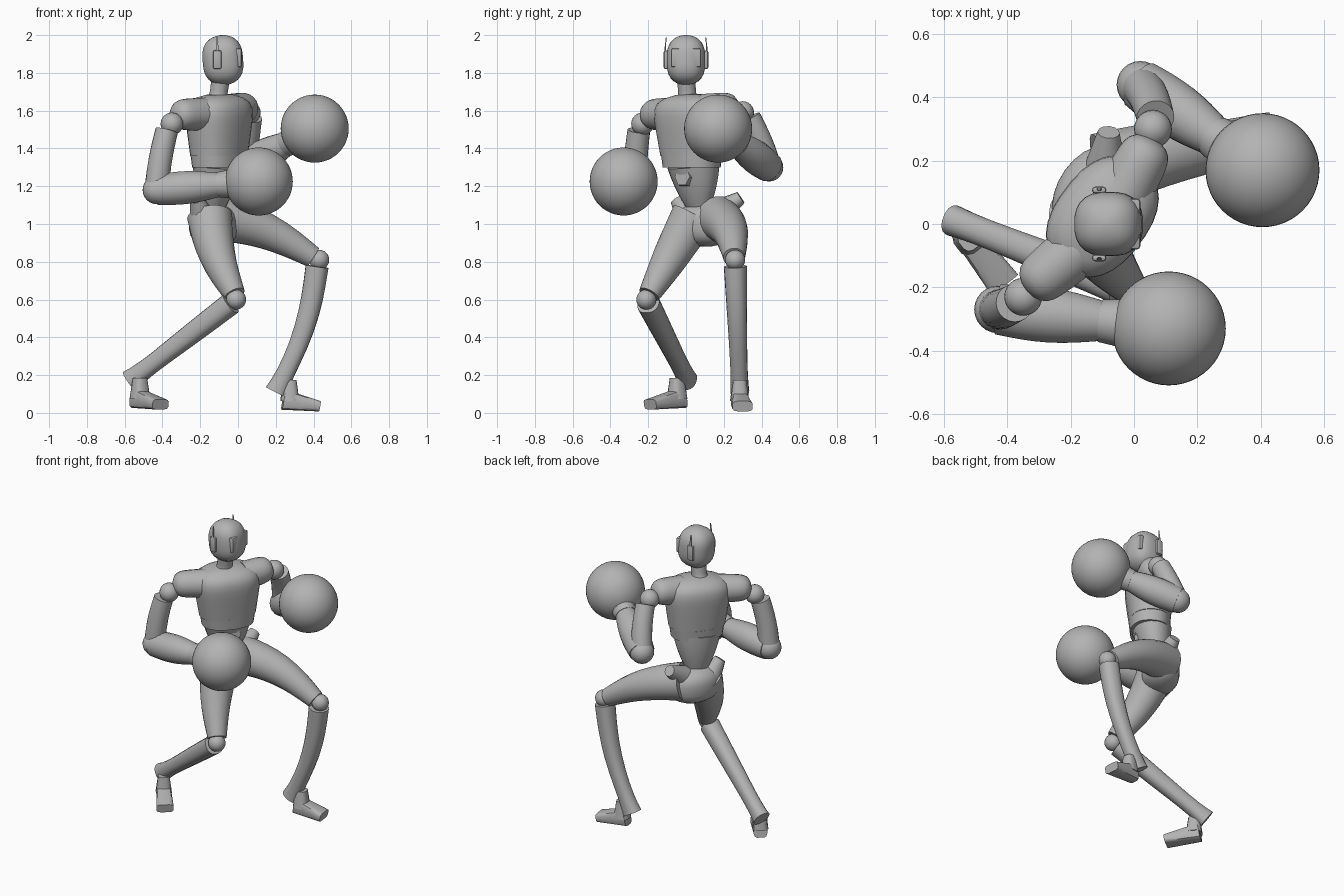
import bpy, bmesh, math
from mathutils import Vector, Matrix

if "Cube" in bpy.data.objects:
    bpy.data.objects.remove(bpy.data.objects["Cube"], do_unlink=True)

shade = .45
grey = bpy.data.materials.new("plain grey")
grey.use_nodes = True
grey.diffuse_color = (shade, shade, shade, 1)
grey.node_tree.nodes["Principled BSDF"].inputs["Base Color"].default_value = grey.diffuse_color


def finish(name, bm):
    """Turn a bmesh into a named, smooth-shaded object."""
    bmesh.ops.recalc_face_normals(bm, faces=bm.faces)
    mesh = bpy.data.meshes.new(name)
    bm.to_mesh(mesh)
    bm.free()
    mesh.materials.append(grey)
    part = bpy.data.objects.new(name, mesh)
    bpy.context.collection.objects.link(part)
    bpy.ops.object.select_all(action="DESELECT")
    part.select_set(True)
    bpy.context.view_layer.objects.active = part
    bpy.ops.object.shade_smooth_by_angle(angle=math.radians(40))


def taper(start, end, bulge=0, flare=0):
    """Radius rule: straight taper, swollen in the middle or flared at the end."""
    return lambda t: start + (end - start) * t + bulge * math.sin(math.pi * t) + flare * t ** 8


def egg(radius, power=3):
    """Radius rule: closed and rounded at both ends."""
    return lambda t: radius * math.sqrt(max(1 - abs(2 * t - 1) ** power, .001))


def dome(start, growth):
    """Radius rule: widens upward, then closes over at the top."""
    return lambda t: (start + growth * t) * math.sqrt(max(1 - t ** 8, .001))


def skin(name, start, end, radius, across=None, flat=1.0, side=(0, 0, 1),
         bow=(0, 0, 0), steps=12, sides=20, power=1.0):
    """Skin rings from start to end; radius and across are rules along the way."""
    start, end, bow = Vector(start), Vector(end), Vector(bow)
    across = across or (lambda t: radius(t) * flat)
    stations = [(1 - math.cos(math.pi * i / steps)) / 2 for i in range(steps + 1)]
    centres = [start.lerp(end, t) + bow * math.sin(math.pi * t) for t in stations]
    bm = bmesh.new()
    rings = []
    for i, t in enumerate(stations):
        along = (centres[min(i + 1, steps)] - centres[max(i - 1, 0)]).normalized()
        u = Vector(side)
        u = (u - along * u.dot(along)).normalized()
        v = along.cross(u)
        ring = []
        for k in range(sides):
            turn = math.tau * (k + .5) / sides
            c, s = (math.copysign(abs(w) ** power, w) for w in (math.cos(turn), math.sin(turn)))
            ring.append(bm.verts.new(centres[i] + u * c * radius(t) + v * s * across(t)))
        rings.append(ring)
    for low, high in zip(rings, rings[1:]):
        for k in range(sides):
            n = (k + 1) % sides
            bm.faces.new((low[k], low[n], high[n], high[k]))
    bm.faces.new(rings[0])
    bm.faces.new(rings[-1])
    finish(name, bm)


def ball(name, centre, radius, segments=24):
    bm = bmesh.new()
    bmesh.ops.create_uvsphere(bm, u_segments=segments, v_segments=segments // 2,
                              radius=radius, matrix=Matrix.Translation(centre))
    finish(name, bm)


def box(name, centre, size):
    bm = bmesh.new()
    bmesh.ops.create_cube(bm, size=1, matrix=Matrix.Translation(centre) @ Matrix.Diagonal((*size, 1)))
    bmesh.ops.bevel(bm, geom=bm.edges[:], offset=.01, segments=2, affect="EDGES", profile=.5)
    finish(name, bm)


# Joint positions for each half of the fighting pose
pose = {
    "right": dict(collar=(-.18, -.08, 1.58), deltoid=(-.34, -.21, 1.58),
                  shoulder=(-.35, -.23, 1.53), elbow=(-.43, -.27, 1.18),
                  glove=(.11, -.33, 1.225), hip=(-.15, .04, 1.04),
                  thigh_bow=(-.025, 0, 0), crest=(-.19, .01, 1.04),
                  crest_tip=(-.22, -.05, 1.13), knee=(-.01, -.21, .6),
                  shin_bow=(0, 0, 0), spur=(-.57, .01, .17),
                  heel=(-.54, -.02, .08), toe=(-.41, -.19, .045)),
    "left": dict(collar=(-.03, .1, 1.6), deltoid=(.06, .27, 1.62),
                 shoulder=(.06, .3, 1.59), elbow=(.02, .44, 1.3),
                 glove=(.406, .17, 1.505), hip=(-.1, .17, 1.03),
                 thigh_bow=(0, .02, .035), crest=(-.09, .17, 1.06),
                 crest_tip=(-.08, .29, 1.14), knee=(.43, .26, .81),
                 shin_bow=(.04, 0, 0), spur=(.2, .285, .11),
                 heel=(.24, .28, .07), toe=(.43, .3, .035)),
}

# Head with flat visor, and neck flaring into the collar
skin("head", (-.07, 0, 1.735), (-.09, 0, 2), egg(.108), flat=.95, side=(1, 0, 0),
     steps=16, sides=24, power=.8)
box("visor", (0, 0, 1.88), (.04, .16, .1))
skin("neck", (-.09, 0, 1.78), (-.11, .01, 1.64), taper(.05, .045, flare=.05), side=(1, 0, 0))

# Torso, turned toward the leading arm
lateral = Vector((.6, .8, 0))
skin("chest", (-.1, .03, 1.365), (-.1, .02, 1.69), dome(.175, .05), flat=.72,
     side=lateral, sides=28, power=.85)
skin("rib_band", (-.1, .03, 1.3), (-.1, .03, 1.37), taper(.16, .17), flat=.75,
     side=lateral, sides=28, power=.85)
skin("abdomen", (-.13, .07, 1.07), (-.11, .04, 1.31), taper(.06, .15, bulge=.01), flat=.8,
     side=lateral)
skin("belly_plate", (-.1, .04, 1.24), (-.02, -.02, 1.25), taper(.06, .05), steps=2, sides=6)
skin("pelvis", (-.13, .09, .88), (-.13, .1, 1.11), egg(.165), flat=.7,
     side=(.5, .86, 0), sides=24)

for half, joints in pose.items():
    j = {key: Vector(place) for key, place in joints.items()}
    sign = 1 if half == "left" else -1

    def label(part):
        return f"{half}_{part}"

    # Ear piece and antenna
    box(label("ear_pad"), (-.11, sign * .107, 1.87), (.045, .022, .1))
    skin(label("antenna"), (-.11, sign * .112, 1.9), (-.11, sign * .105, 1.99),
         taper(.01, .003), flat=.5, side=(1, 0, 0), steps=2, sides=6)

    # Arm ending in a large round glove
    outward = (j["deltoid"] - j["collar"]).normalized()
    wrist = j["elbow"].lerp(j["glove"], .6)
    cuff = j["elbow"].lerp(j["glove"], .78)
    skin(label("shoulder"), j["collar"], j["deltoid"], dome(.09, -.01))
    ball(label("shoulder_joint"), j["shoulder"], .06)
    skin(label("upper_arm"), j["shoulder"].lerp(j["elbow"], .1) + outward * .025, j["elbow"],
         taper(.06, .065), bow=outward * .01)
    ball(label("elbow"), j["elbow"], .075)
    skin(label("forearm"), j["elbow"], wrist, taper(.08, .065, bulge=.015))
    skin(label("wrist"), wrist, cuff, taper(.068, .08, flare=.025))
    ball(label("glove"), j["glove"], .18, 48)

    # Hip point, thigh, knee and shin with a flared lower end
    skin(label("hip_point"), j["crest"], j["crest_tip"], taper(.07, .035), side=lateral, sides=12)
    skin(label("thigh"), j["hip"], j["knee"].lerp(j["hip"], .06), taper(.12, .058, bulge=.007),
         bow=j["thigh_bow"])
    ball(label("knee"), j["knee"], .053)
    skin(label("shin"), j["knee"].lerp(j["spur"], .05), j["spur"],
         taper(.06, .038, bulge=.004, flare=.022), across=taper(.06, .04, flare=.01),
         bow=j["shin_bow"], sides=16, power=.85)

    # Wedge-shaped foot with an ankle block
    forward = (j["toe"] - j["heel"]).normalized()
    skin(label("foot"), j["heel"], j["toe"], taper(.055, .028), across=taper(.042, .054),
         steps=4, sides=12, power=.5)
    ankle = j["heel"] + forward * .035
    skin(label("ankle"), ankle, ankle + Vector((0, 0, .11)), taper(.05, .035),
         side=forward, steps=2, sides=12, power=.7)
